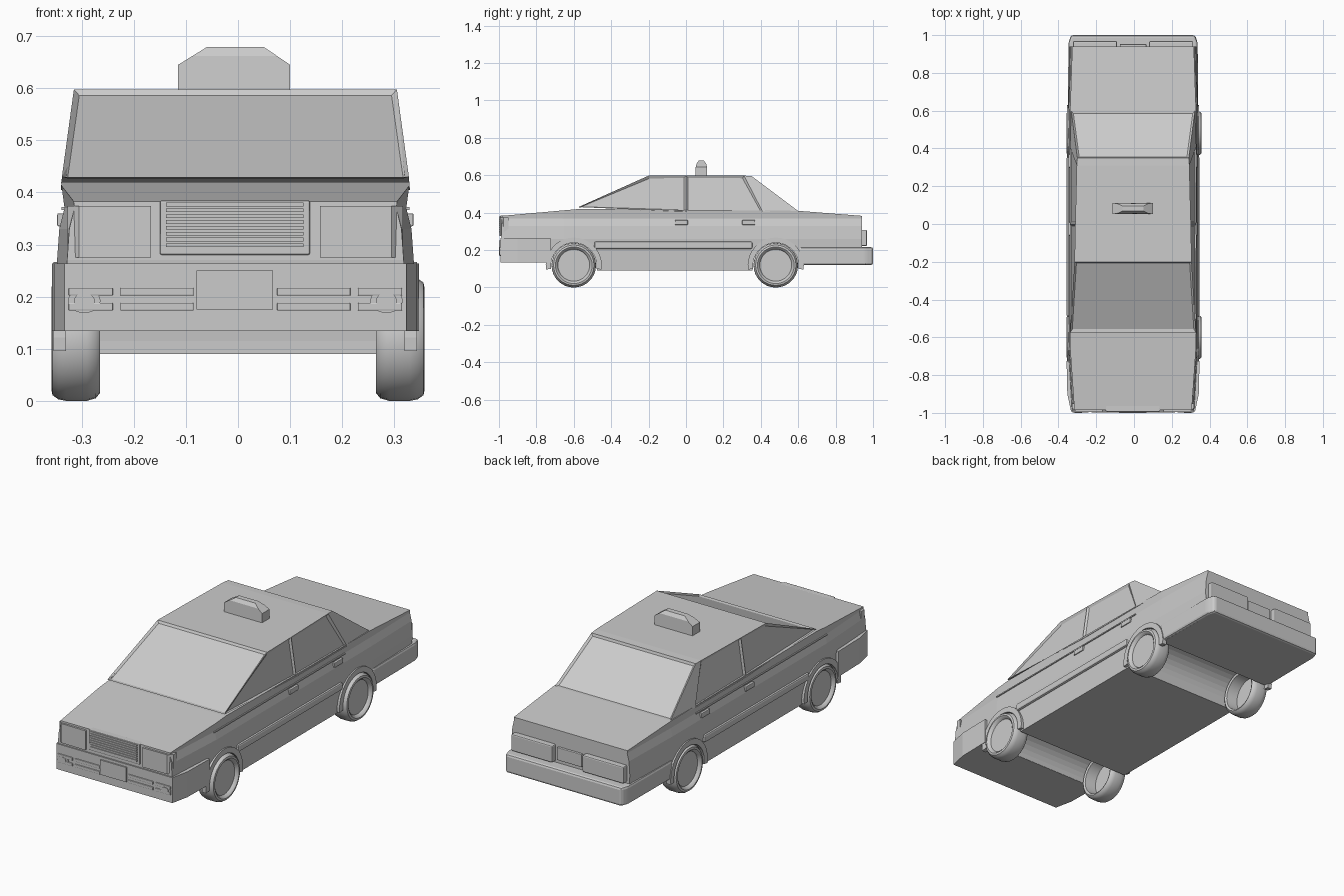
import bpy, bmesh, math
from mathutils import Vector

cube = bpy.data.objects.get("Cube")
if cube:
    bpy.data.objects.remove(cube)

grey = bpy.data.materials.new("plain_grey")
grey.use_nodes = True
grey.diffuse_color = (0.6, 0.6, 0.6, 1)
grey.node_tree.nodes["Principled BSDF"].inputs["Base Color"].default_value = (0.6, 0.6, 0.6, 1)

CX = -0.005            # centre line of the shell
WHEEL_Y = (-0.6, 0.48)
SIDES = (("left", 1), ("right", -1))


def finish(bm, name, smooth=False):
    bmesh.ops.recalc_face_normals(bm, faces=bm.faces)
    if smooth:
        for f in bm.faces:
            f.smooth = True
        for e in bm.edges:
            e.smooth = len(e.link_faces) == 2 and e.calc_face_angle(0) < math.radians(35)
    mesh = bpy.data.meshes.new(name)
    bm.to_mesh(mesh)
    bm.free()
    mesh.materials.append(grey)
    ob = bpy.data.objects.new(name, mesh)
    bpy.context.collection.objects.link(ob)
    return ob


def prism_bm(pts, axis, a, b):
    """Extrude a 2D outline along an axis from a to b."""
    bm = bmesh.new()
    place = {"x": lambda p, d: (d, p[0], p[1]),
             "y": lambda p, d: (p[0], d, p[1]),
             "z": lambda p, d: (p[0], p[1], d)}[axis]
    ends = [[bm.verts.new(place(p, d)) for p in pts] for d in (a, b)]
    n = len(pts)
    for ring in ends:
        bm.faces.new(ring)
    for i in range(n):
        j = (i + 1) % n
        bm.faces.new((ends[0][i], ends[0][j], ends[1][j], ends[1][i]))
    bmesh.ops.recalc_face_normals(bm, faces=bm.faces)
    return bm


def prism(name, pts, axis, a, b, bevel=0, smooth=False):
    bm = prism_bm(pts, axis, a, b)
    if bevel:
        bmesh.ops.bevel(bm, geom=bm.edges[:], offset=bevel, segments=2,
                        profile=0.5, affect='EDGES')
    return finish(bm, name, smooth)


def box(name, x, y, z, bevel=0):
    x, y, z = sorted(x), sorted(y), sorted(z)
    return prism(name, [(x[0], z[0]), (x[1], z[0]), (x[1], z[1]), (x[0], z[1])],
                 "y", y[0], y[1], bevel)


def arc(cx, cy, r, start, end, n, ry=None):
    steps = [math.radians(start + (end - start) * i / n) for i in range(n + 1)]
    return [(cx + r * math.cos(t), cy + (ry or r) * math.sin(t)) for t in steps]


# Lower body: side outline with wheel openings, shaped across its width
WIDTHS = [(0.09, 0.333), (0.26, 0.343), (0.33, 0.338), (0.37, 0.328), (0.43, 0.336)]


def half_width(y, z):
    w = WIDTHS[-1][1]
    for (z0, w0), (z1, w1) in zip(WIDTHS, WIDTHS[1:]):
        if z <= z1:
            w = w0 + (w1 - w0) * max(0, z - z0) / (z1 - z0)
            break
    return w - 0.02 * max(0, (-y - 0.65) / 0.35) - 0.008 * max(0, (y - 0.6) / 0.35)


outline = [(-0.57, 0.42), (-0.985, 0.383), (-0.988, 0.27), (-0.975, 0.135)]
outline += arc(WHEEL_Y[0], 0.115, 0.125, 171, 0, 16)
outline += [(-0.475, 0.09), (0.355, 0.09)]
outline += arc(WHEEL_Y[1], 0.115, 0.125, 180, 2, 16)
outline += [(0.94, 0.12), (0.94, 0.383), (0.6, 0.41)]
bm = prism_bm(outline, "x", -1, 1)
bmesh.ops.triangulate(bm, faces=bm.faces[:])
cuts = [((0, 0, z), (0, 0, 1)) for z, w in WIDTHS[1:-1]]
cuts += [((0, y, 0), (0, 1, 0)) for y in (-0.65, 0.6)]
for co, no in cuts:
    bmesh.ops.bisect_plane(bm, geom=bm.verts[:] + bm.edges[:] + bm.faces[:],
                           plane_co=co, plane_no=no)
for v in bm.verts:
    v.co.x = CX + v.co.x * half_width(v.co.y, v.co.z)
finish(bm, "lower_body")

# Cabin with recessed windscreen, rear window and side windows
bm = bmesh.new()
base = [(-0.575, 0.43, 0.333), (0.0, 0.405, 0.335), (0.41, 0.405, 0.335), (0.605, 0.405, 0.328)]
roof = [(-0.2, 0.598, 0.31), (0.0, 0.598, 0.306), (0.31, 0.598, 0.298), (0.35, 0.596, 0.295)]
rows = {(k, s): [bm.verts.new((CX + s * w, y, z)) for y, z, w in row]
        for k, row in (("base", base), ("roof", roof)) for s in (1, -1)}
windows = []
for s in (1, -1):
    b, t = rows["base", s], rows["roof", s]
    panels = [bm.faces.new((b[i], b[i + 1], t[i + 1], t[i])) for i in range(3)]
    windows += panels[:2]
for k in ("base", "roof"):
    l, r = rows[k, 1], rows[k, -1]
    for i in range(3):
        bm.faces.new((l[i], l[i + 1], r[i + 1], r[i]))
for i in (0, 3):
    windows.append(bm.faces.new((rows["base", 1][i], rows["base", -1][i],
                                 rows["roof", -1][i], rows["roof", 1][i])))
bmesh.ops.recalc_face_normals(bm, faces=bm.faces)
bmesh.ops.inset_individual(bm, faces=windows, thickness=0.015, depth=-0.008)
finish(bm, "cabin")

# Roof sign with sloping ends and a narrowed top
sign = [(-0.115, 0.59), (0.1, 0.59), (0.1, 0.645), (0.05, 0.679), (-0.06, 0.679), (-0.115, 0.645)]
bm = prism_bm(sign, "y", 0.052, 0.112)
bmesh.ops.bisect_plane(bm, geom=bm.verts[:] + bm.edges[:] + bm.faces[:],
                       plane_co=(0, 0, 0.662), plane_no=(0, 0, 1))
for v in bm.verts:
    if v.co.z > 0.65:
        v.co.y = 0.082 + (v.co.y - 0.082) * (0.45 if v.co.z > 0.67 else 0.85)
finish(bm, "roof_sign")

# Bumpers wrap around to the wheel openings
front = [(0.352, -0.725), (0.348, -0.9), (0.328, -0.993)]
prism("front_bumper", [(CX + x, y) for x, y in front] +
      [(CX - x, y) for x, y in reversed(front)], "z", 0.134, 0.264)
rear = [(0.345, 0.606), (0.342, 0.96), (0.328, 1.0)]
prism("rear_bumper", [(CX + x, y) for x, y in rear] +
      [(CX - x, y) for x, y in reversed(rear)], "z", 0.12, 0.216, 0.012)

# Grille frame and slats
box("grille_frame", (-0.15, 0.138), (-0.994, -0.96), (0.28, 0.385), 0.004)
for i in range(8):
    z = 0.295 + i * 0.0112
    box("grille_slat", (-0.138, 0.126), (-0.999, -0.985), (z, z + 0.007))

# Number plates
box("front_plate", (-0.08, 0.067), (-1.0, -0.98), (0.175, 0.25))
box("rear_plate", (-0.075, 0.065), (0.93, 0.952), (0.235, 0.3), 0.003)

# Wheel: tyre ring with a dished hub and hollow back
TYRE = [(0.085, 0.342), (0.09, 0.352), (0.098, 0.358), (0.108, 0.356), (0.116, 0.345),
        (0.119, 0.33), (0.119, 0.29), (0.114, 0.273), (0.104, 0.265), (0.094, 0.27), (0.088, 0.33)]


def wheel(name, s, y):
    bm = bmesh.new()
    n = 32
    rings = []
    for r, x in TYRE:
        rings.append([bm.verts.new((s * x, y + r * math.cos(math.tau * i / n),
                                    0.119 + r * math.sin(math.tau * i / n))) for i in range(n)])
    for p, q in zip(rings, rings[1:]):
        for i in range(n):
            j = (i + 1) % n
            bm.faces.new((p[i], p[j], q[j], q[i]))
    bm.faces.new(rings[0])
    bm.faces.new(rings[-1])
    finish(bm, name, True)


for side, s in SIDES:
    def sx(v):
        return CX + s * v

    # Wheels and arch flares
    for end, y in zip(("front", "rear"), WHEEL_Y):
        wheel(f"{side}_{end}_wheel", s, y)
        flare = arc(y, 0.117, 0.15, -8, 188, 20) + arc(y, 0.117, 0.122, 188, -8, 20)
        prism(f"{side}_{end}_arch_flare", flare, "x", sx(0.325), sx(0.349))

    # Side rub strip, shoulder line and door handles
    box(f"{side}_rub_strip", (sx(0.33), sx(0.352)), (-0.49, 0.355), (0.207, 0.245), 0.008)
    box(f"{side}_shoulder_line", (sx(0.322), sx(0.334)), (-0.66, 0.4), (0.366, 0.372))
    for y in (-0.06, 0.3):
        box(f"{side}_door_handle", (sx(0.325), sx(0.342)), (y, y + 0.07), (0.335, 0.36), 0.003)

    # Headlight, wrapping the nose corner
    lamp = [(sx(0.162), -0.97), (sx(0.162), -0.996), (sx(0.3), -0.994),
            (sx(0.322), -0.975), (sx(0.322), -0.95)]
    prism(f"{side}_headlight", lamp, "z", 0.275, 0.374)

    # Bumper slot bars and fog light
    for z in (0.173, 0.202):
        for a, b in ((0.08, 0.221), (0.235, 0.32)):
            box(f"{side}_bumper_bar", (sx(a), sx(b)), (-0.998, -0.97), (z, z + 0.015), 0.002)
    for r, d in ((0.031, -0.997), (0.02, -1.0)):
        ring = arc(sx(0.29), 0.192, r, 0, 345, 23, r * 0.75)
        prism(f"{side}_fog_light", ring, "y", d, -0.97)

    # Tail light cluster
    box(f"{side}_tail_light", (sx(0.085), sx(0.318)), (0.925, 0.968), (0.222, 0.308), 0.006)
